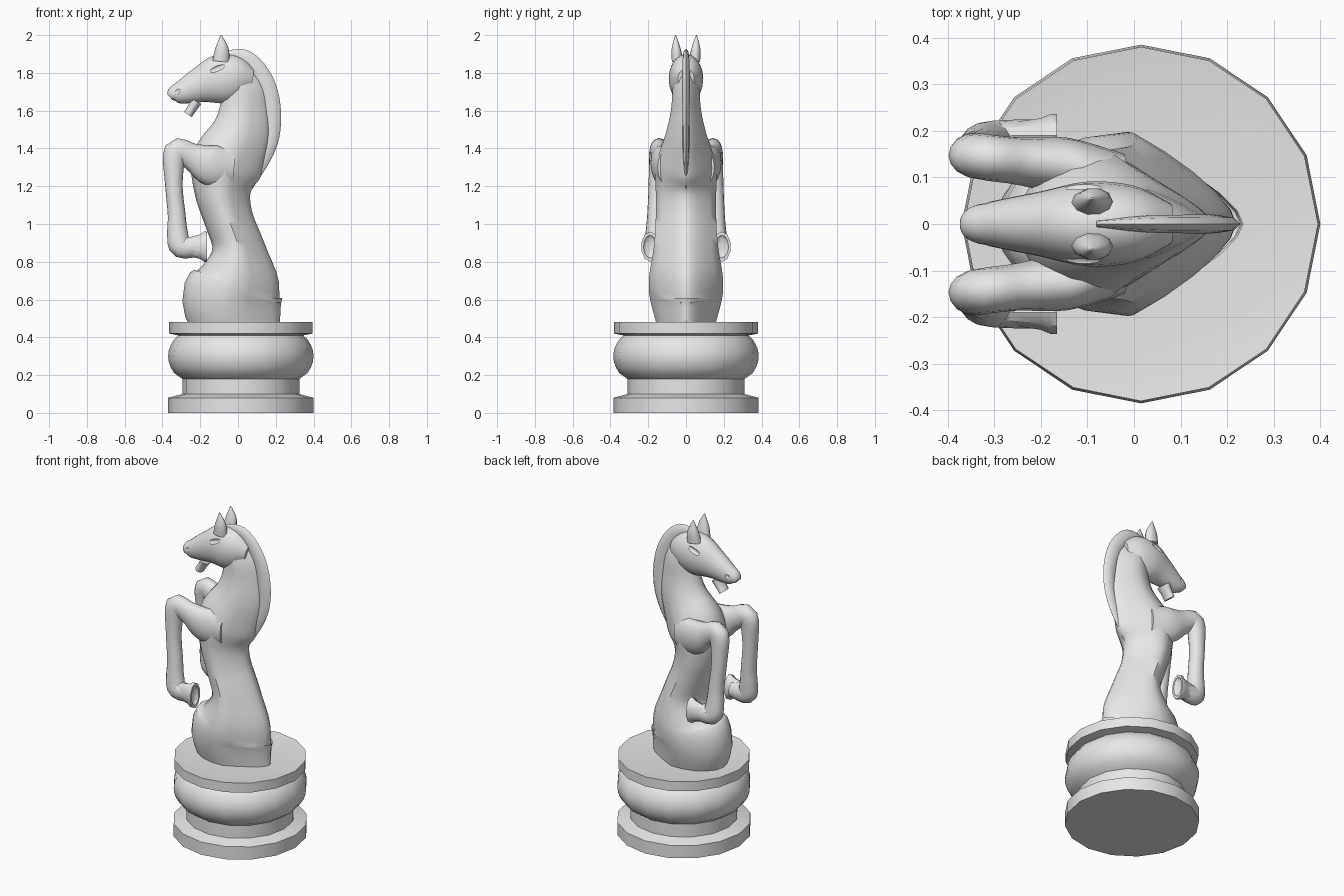
import bpy, bmesh, math
from mathutils import Vector

cube = bpy.data.objects.get("Cube")
if cube:
    bpy.data.objects.remove(cube, do_unlink=True)

grey_value = (0.8, 0.8, 0.8, 1)
grey = bpy.data.materials.new("plain grey")
grey.use_nodes = True
grey.diffuse_color = grey_value
grey.node_tree.nodes["Principled BSDF"].inputs["Base Color"].default_value = grey_value


def shade(obj, angle):
    bpy.ops.object.select_all(action='DESELECT')
    obj.select_set(True)
    bpy.context.view_layer.objects.active = obj
    bpy.ops.object.shade_smooth_by_angle(angle=math.radians(angle))


def skin(name, rings, angle=50):
    """Bridge closed rings of points into a capped tube."""
    bm = bmesh.new()
    loops = [[bm.verts.new(point) for point in ring] for ring in rings]
    for low, high in zip(loops, loops[1:]):
        for i in range(len(low)):
            bm.faces.new((low[i - 1], low[i], high[i], high[i - 1]))
    bm.faces.new(loops[0])
    bm.faces.new(loops[-1])
    bmesh.ops.recalc_face_normals(bm, faces=bm.faces)
    mesh = bpy.data.meshes.new(name)
    bm.to_mesh(mesh)
    bm.free()
    mesh.materials.append(grey)
    obj = bpy.data.objects.new(name, mesh)
    bpy.context.collection.objects.link(obj)
    shade(obj, angle)
    return obj


def interpolate(sections, steps):
    """Insert Catmull-Rom sections between the given ones."""
    result = []
    padded = [sections[0]] + sections + [sections[-1]]
    for before, start, end, after in zip(padded, padded[1:], padded[2:], padded[3:]):
        for step in range(steps):
            t = step / steps
            result.append([q + t / 2 * (r - p + t * (2 * p - 5 * q + 4 * r - s + t * (3 * (q - r) + s - p)))
                           for p, q, r, s in zip(before, start, end, after)])
    result.append(sections[-1])
    return result


def sweep(name, sections, sides=16, steps=4, ridge=0, side=1, angle=50):
    """Oval rings square to a path; a section is (x, z, depth, width, y)."""
    sections = interpolate(sections, steps)
    rings = []
    for i, (x, z, depth, width, y) in enumerate(sections):
        before = sections[max(i - 1, 0)]
        after = sections[min(i + 1, len(sections) - 1)]
        along = Vector((after[0] - before[0], after[1] - before[1])).normalized()
        ring = []
        for k in range(sides):
            turn = math.tau * k / sides
            out, across = math.cos(turn), math.sin(turn)
            if out < 0:  # sharpen the far side into a ridge
                across += ridge * (math.copysign(1 + out, across) - across)
            ring.append((x - along.y * depth * out, side * (y + width * across), z + along.x * depth * out))
        rings.append(ring)
    return skin(name, rings, angle)


def limb(points, flatness, extra=0, y_start=0, y_end=0):
    """Give each (x, z, depth) point a width and a sideways position by rule."""
    last = len(points) - 1
    return [(x, z, depth, depth * flatness + extra, y_start + (y_end - y_start) * math.sqrt(i / last))
            for i, (x, z, depth) in enumerate(points)]


def carve(target, location, scale, tilt=0):
    """Cut an oval hollow into the target."""
    bpy.ops.mesh.primitive_uv_sphere_add(segments=16, ring_count=8, location=location,
                                         rotation=(0, math.radians(tilt), 0))
    cutter = bpy.context.object
    cutter.name = "hollow_cutter"
    cutter.scale = scale
    cutter.hide_render = True
    cutter.data.materials.append(grey)
    hollow = target.modifiers.new("hollow", 'BOOLEAN')
    hollow.operation = 'DIFFERENCE'
    hollow.object = cutter
    bpy.context.view_layer.objects.active = target
    bpy.ops.object.modifier_apply(modifier=hollow.name)
    bpy.data.objects.remove(cutter, do_unlink=True)
    shade(target, 40)


# Turned pedestal: plinth, waist, rounded bulge and rimmed top
def pedestal_ring(radius, z, sides=16):
    turns = [math.tau * k / sides for k in range(sides)]
    return [(0.015 + radius * math.cos(turn), radius * math.sin(turn), z) for turn in turns]


plinth = [(0.385, 0), (0.385, 0.08), (0.31, 0.1), (0.31, 0.18)]
bulge = [(0.31 + 0.075 * math.sin(math.pi * k / 8) ** 0.6, 0.18 + 0.03 * k) for k in range(1, 8)]
rim = [(0.33, 0.41), (0.38, 0.42), (0.38, 0.48), (0.3, 0.47)]
skin("pedestal", [pedestal_ring(radius, z) for radius, z in plinth + bulge + rim])

# Body and neck
body = [(0.01, 0.42, 0.22, 0.14), (-0.03, 0.6, 0.265, 0.19), (0, 0.72, 0.22, 0.195),
        (0, 0.88, 0.14, 0.17), (-0.05, 1.03, 0.13, 0.16), (-0.08, 1.17, 0.15, 0.16),
        (-0.06, 1.31, 0.19, 0.16), (0.01, 1.47, 0.16, 0.11), (0.03, 1.6, 0.13, 0.08),
        (0.02, 1.72, 0.11, 0.07), (-0.06, 1.85, 0.06, 0.05)]
sweep("body", [section + (0,) for section in body], sides=20, ridge=0.6)

# Mane
mane = [(-0.08, 1.89, 0.02), (0.03, 1.88, 0.045), (0.12, 1.79, 0.05), (0.17, 1.66, 0.05),
        (0.18, 1.5, 0.045), (0.14, 1.36, 0.04), (0.06, 1.18, 0.01)]
sweep("mane", limb(mane, flatness=0.4), sides=8)

# Head with carved eyes and nostrils
head = [(0.08, 1.77, 0.05), (0, 1.775, 0.115), (-0.1, 1.765, 0.13), (-0.2, 1.735, 0.095),
        (-0.29, 1.7, 0.065), (-0.34, 1.685, 0.045), (-0.36, 1.67, 0.02)]
skull = sweep("head", limb(head, flatness=0.6, extra=0.013), sides=20)
for side in (1, -1):
    carve(skull, (-0.11, side * 0.087, 1.825), (0.055, 0.018, 0.017), tilt=-22)
    carve(skull, (-0.325, side * 0.055, 1.7), (0.026, 0.016, 0.018), tilt=-50)

# Lower lip
lip = [(-0.22, 1.65, 0.03), (-0.245, 1.61, 0.025), (-0.265, 1.58, 0.025)]
sweep("lower_lip", limb(lip, flatness=1.5), sides=12)

# Paired ears, forelegs and cupped hooves
ear = [(-0.09, 1.86, 0.045), (-0.085, 1.93, 0.035), (-0.09, 2, 0.003)]
foreleg = [(-0.02, 1.3, 0.1), (-0.14, 1.31, 0.11), (-0.25, 1.36, 0.07), (-0.33, 1.38, 0.065),
           (-0.34, 1.22, 0.047), (-0.325, 1.05, 0.047), (-0.32, 0.95, 0.055),
           (-0.3, 0.88, 0.06), (-0.2, 0.88, 0.05)]
hoof = [(-0.28, 0.88, 0.045), (-0.2, 0.88, 0.065), (-0.18, 0.88, 0.08), (-0.165, 0.88, 0.08)]
for label, side in (("near", -1), ("far", 1)):
    sweep(label + "_ear", limb(ear, flatness=0.7, y_start=0.045, y_end=0.055), sides=10, side=side)
    sweep(label + "_foreleg", limb(foreleg, flatness=0.3, extra=0.03, y_start=0.09, y_end=0.18), side=side)
    cup = sweep(label + "_hoof", limb(hoof, flatness=0.6, y_start=0.19, y_end=0.19),
                sides=10, steps=1, side=side, angle=35)
    carve(cup, (-0.165, side * 0.19, 0.88), (0.02, 0.035, 0.06))
